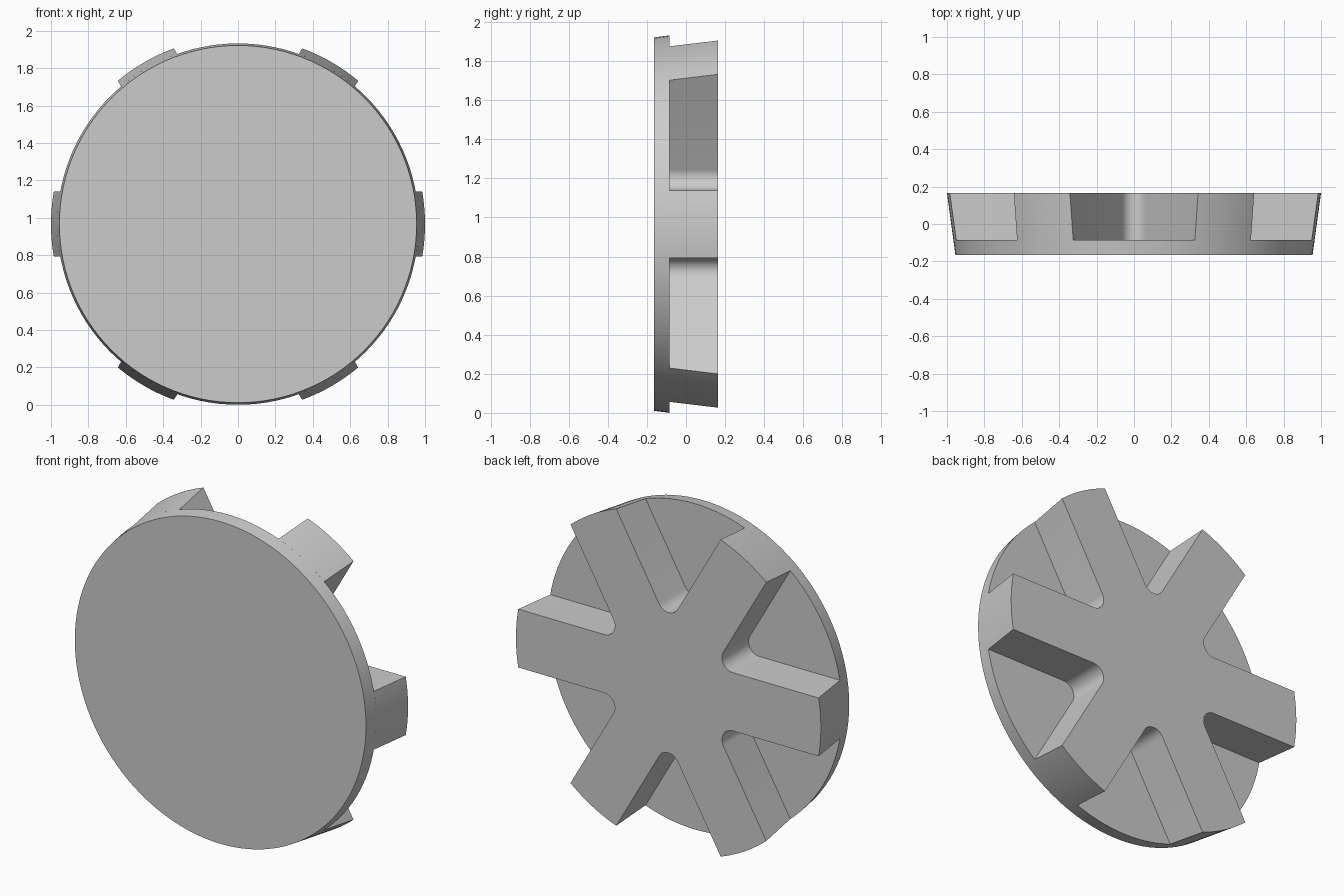
import bpy
import bmesh
from math import sin, cos, asin, pi, radians

cube = bpy.data.objects.get("Cube")
if cube:
    bpy.data.objects.remove(cube, do_unlink=True)

FRONT, STEP, BACK = -0.165, -0.085, 0.165
R_FRONT, R_BACK = 0.955, 1.0
HALF_W = 0.173       # half width of a spoke
FILLET = 0.07        # rounding at the root of each notch
CENTRE_Z = 0.966
SPOKES = 6

grey = bpy.data.materials.new("plain_grey")
grey.use_nodes = True
grey.diffuse_color = (0.6, 0.6, 0.6, 1)
grey.node_tree.nodes["Principled BSDF"].inputs["Base Color"].default_value = (0.6, 0.6, 0.6, 1)


def radius_at(y):
    """Radius of the tapered outer wall at depth y."""
    return R_FRONT + (R_BACK - R_FRONT) * (y - FRONT) / (BACK - FRONT)


def circle_outline(y, steps=120):
    r = radius_at(y)
    return [(r * cos(2 * pi * i / steps), r * sin(2 * pi * i / steps)) for i in range(steps)]


def star_outline(y, arc_steps=10, fillet_steps=10):
    """Parallel-sided spokes with curved tips and rounded notch roots."""
    r = radius_at(y)
    half = asin(HALF_W / r)
    pitch = 2 * pi / SPOKES
    root = (HALF_W + FILLET) / sin(pitch / 2)
    sweep = pi - pitch
    points = []
    for k in range(SPOKES):
        spoke = k * pitch
        for i in range(arc_steps + 1):
            a = spoke - half + 2 * half * i / arc_steps
            points.append((r * cos(a), r * sin(a)))
        mid = spoke + pitch / 2
        cx, cz = root * cos(mid), root * sin(mid)
        for i in range(fillet_steps + 1):
            a = mid + pi + sweep / 2 - sweep * i / fillet_steps
            points.append((cx + FILLET * cos(a), cz + FILLET * sin(a)))
    return points


def loft(name, outline, y0, y1):
    """Solid between the same outline taken at two depths."""
    bm = bmesh.new()
    rings = [[bm.verts.new((x, y, z + CENTRE_Z)) for x, z in outline(y)] for y in (y0, y1)]
    a, b = rings
    n = len(a)
    for i in range(n):
        j = (i + 1) % n
        bm.faces.new((a[i], a[j], b[j], b[i]))
    bm.faces.new(a[::-1])
    bm.faces.new(b)
    bmesh.ops.recalc_face_normals(bm, faces=bm.faces)
    mesh = bpy.data.meshes.new(name)
    bm.to_mesh(mesh)
    bm.free()
    mesh.materials.append(grey)
    obj = bpy.data.objects.new(name, mesh)
    bpy.context.collection.objects.link(obj)
    bpy.ops.object.select_all(action="DESELECT")
    obj.select_set(True)
    bpy.context.view_layer.objects.active = obj
    bpy.ops.object.shade_smooth_by_angle(angle=radians(30))
    return obj


# Front plate and the six-spoke hub behind it
loft("front_disc", circle_outline, FRONT, STEP)
loft("spoked_hub", star_outline, STEP, BACK)
